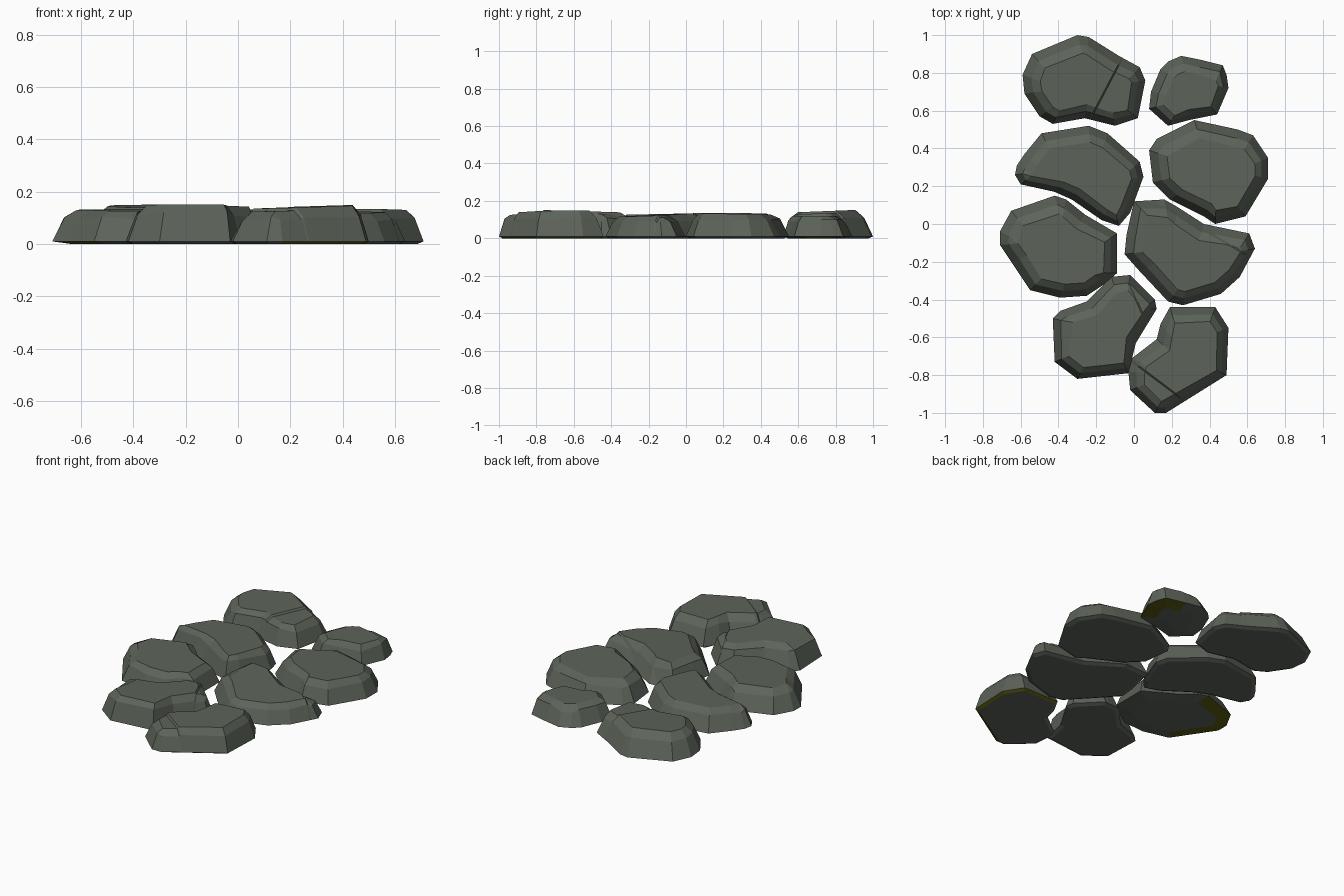
import bpy
import bmesh
import random
from mathutils import Vector

random.seed(4)
cube = bpy.data.objects.get("Cube")
if cube:
    bpy.data.objects.remove(cube, do_unlink=True)


def make_material(name, colour):
    mat = bpy.data.materials.new(name)
    mat.use_nodes = True
    mat.diffuse_color = colour
    mat.node_tree.nodes["Principled BSDF"].inputs["Base Color"].default_value = colour
    mat.node_tree.nodes["Principled BSDF"].inputs["Roughness"].default_value = 0.9
    return mat


stone_grey = make_material("stone grey green", (0.108, 0.126, 0.101, 1))
moss = make_material("dark moss", (0.095, 0.1, 0.006, 1))


def inset_ring(outline, amount, shift):
    """Move each outline point inward along a softened normal."""
    count = len(outline)
    centre = sum(outline, Vector((0, 0))) / count
    ring = []
    for i, point in enumerate(outline):
        along = (outline[(i + 1) % count] - outline[i - 1]).normalized()
        wide = (outline[(i + 2) % count] - outline[i - 2]).normalized()
        tangent = (along + wide).normalized()
        inward = Vector((tangent.y, -tangent.x))
        inward = (inward * 0.8 + (centre - point).normalized() * 0.2)
        ring.append(point + inward * amount + shift)
    return ring


def cut_ledge(bm, point, direction, height, drop):
    """Split the top along a line and lower the far side by a small step."""
    normal = Vector((*direction, 0)).normalized()
    start = Vector((*point, 0))
    for offset in (0, 0.008):
        geom = bm.verts[:] + bm.edges[:] + bm.faces[:]
        bmesh.ops.bisect_plane(bm, geom=geom, dist=0.0001,
                               plane_co=start + normal * offset, plane_no=normal)
    for vert in bm.verts:
        if vert.co.z > height * 0.6 and (vert.co - start).dot(normal) > 0.004:
            vert.co.z -= drop


def make_stone(name, hundredths, height, tilt=(0, 0), ledge=None,
               moss_side=0, lip=0.025, bevel=0.085):
    """Clockwise outline, flared sides, bevelled shoulder and flat top."""
    outline = [Vector(p) / 100 for p in hundredths]
    centre = sum(outline, Vector((0, 0))) / len(outline)
    slope = Vector(tilt)
    shift = Vector((0.012, -0.012))
    levels = ((lip, 0, 0), (0, 0.01, 0), (bevel / 2, height * 0.78, 0.5), (bevel, height, 1))

    bm = bmesh.new()
    rings = []
    for inset, z, blend in levels:
        ring = []
        for p in inset_ring(outline, inset, shift * blend):
            lift = slope.dot(p - centre) * blend
            if blend == 0.5:
                lift += random.uniform(-0.012, 0.01)
            ring.append(bm.verts.new((p.x, p.y, z + lift)))
        rings.append(ring)

    # underside, walls and top
    bm.faces.new(rings[0])
    top = bm.faces.new(rings[-1][::-1])
    for level, (low, high) in enumerate(zip(rings, rings[1:])):
        for i in range(len(low)):
            face = bm.faces.new((low[i - 1], high[i - 1], high[i], low[i]))
            # moss creeps under the rim on one side only
            reach = (face.calc_center_median().x - centre.x) * moss_side
            if level == 0 and reach > 0.06:
                face.material_index = 1
    bmesh.ops.remove_doubles(bm, verts=list(top.verts), dist=0.02)
    if ledge:
        cut_ledge(bm, *ledge, height=height, drop=0.011)
    bmesh.ops.recalc_face_normals(bm, faces=bm.faces[:])

    mesh = bpy.data.meshes.new(name)
    bm.to_mesh(mesh)
    bm.free()
    mesh.materials.append(stone_grey)
    mesh.materials.append(moss)
    obj = bpy.data.objects.new(name, mesh)
    bpy.context.collection.objects.link(obj)


# back pair
make_stone("back_right_stone",
           [(-30, 100), (-24, 99), (-8, 89), (3, 83), (6, 76), (2, 56), (-10, 52),
            (-26, 56), (-43, 53), (-50, 57), (-58, 69), (-59, 79), (-54, 90)],
           height=0.145, tilt=(0, 0.04), ledge=((-0.15, 0.72), (0.88, -0.46)))
make_stone("back_left_small_stone",
           [(18, 86), (25, 89), (35, 87), (47, 84), (49, 79), (50, 72), (44, 58),
            (29, 55), (18, 52), (8, 61), (9, 70), (14, 82)],
           height=0.12, moss_side=1, lip=0.09, bevel=0.07)

# upper middle pair
make_stone("upper_right_stone",
           [(-62, 31), (-58, 37), (-49, 48), (-24, 52), (-14, 48), (3, 33), (5, 25),
            (-2, 6), (-8, -1), (-17, 2), (-33, 13), (-42, 17), (-60, 21), (-63, 26)],
           height=0.13, tilt=(0.02, 0), bevel=0.075)
make_stone("upper_left_stone",
           [(32, 55), (55, 50), (63, 47), (71, 35), (71, 24), (59, 4), (43, 0),
            (37, 4), (19, 13), (10, 22), (8, 39), (12, 45)],
           height=0.13, tilt=(0, -0.02))

# lower middle pair
make_stone("lower_right_stone",
           [(-71, -4), (-65, 7), (-42, 15), (-36, 13), (-26, 5), (-9, -5), (-9, -26),
            (-16, -32), (-25, -38), (-39, -39), (-55, -35), (-65, -20), (-71, -11)],
           height=0.13, tilt=(0, 0.02), moss_side=-1, lip=0.08)
make_stone("lower_left_stone",
           [(0, 12), (16, 13), (23, 9), (37, 0), (61, -5), (64, -13), (56, -28),
            (46, -37), (26, -43), (18, -41), (3, -25), (-5, -16), (-4, -6)],
           height=0.125, tilt=(-0.01, 0.04), ledge=((0.48, -0.1), (0.5, 0.85)))

# front pair
make_stone("front_right_stone",
           [(-12, -28), (-2, -27), (11, -40), (12, -45), (1, -63), (-3, -79), (-30, -82),
            (-42, -73), (-43, -50), (-39, -46), (-25, -41)],
           height=0.144, tilt=(0, -0.03), ledge=((0.02, -0.43), (0.9, 0.4)), bevel=0.075)
make_stone("front_left_stone",
           [(19, -44), (43, -44), (50, -55), (49, -80), (17, -100), (11, -100), (-2, -88),
            (-3, -78), (-1, -71), (12, -61), (14, -53)],
           height=0.14, tilt=(0.03, 0.01), ledge=((0.16, -0.85), (-0.6, -0.8)),
           moss_side=1, lip=0.02, bevel=0.075)
